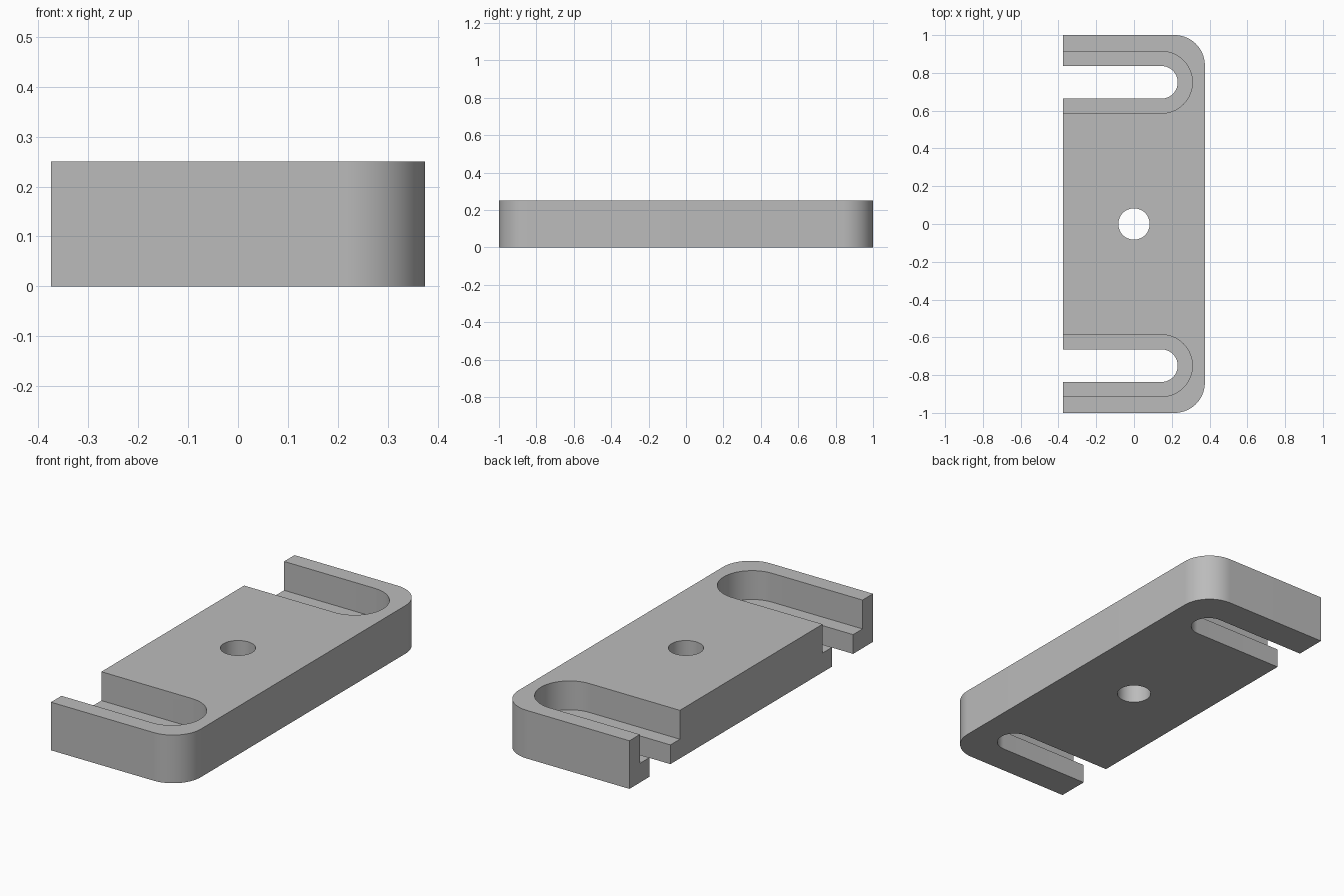
import bpy, bmesh
from math import sin, cos, pi

default = bpy.data.objects.get("Cube")
if default:
    bpy.data.objects.remove(default, do_unlink=True)

HALF_W, HALF_L, HEIGHT = 0.375, 1.0, 0.25
CORNER_R = 0.16
SLOT_X, SLOT_Y = 0.145, 0.75
SLOT_R, RECESS_R, LEDGE_Z = 0.0865, 0.164, 0.1
HOLE_R = 0.083

grey = bpy.data.materials.new("plain grey")
grey.use_nodes = True
colour = (0.5, 0.5, 0.5, 1)
grey.diffuse_color = colour
grey.node_tree.nodes["Principled BSDF"].inputs["Base Color"].default_value = colour


def arc(cx, cy, r, start, end, steps):
    angles = [start + (end - start) * i / steps for i in range(steps + 1)]
    return [(cx + r * cos(a), cy + r * sin(a)) for a in angles]


def prism(name, outline, z0, z1):
    """Extrude a counter-clockwise outline between two heights."""
    bm = bmesh.new()
    face = bm.faces.new([bm.verts.new((x, y, z0)) for x, y in outline])
    top = bmesh.ops.extrude_face_region(bm, geom=[face])["geom"]
    verts = [v for v in top if isinstance(v, bmesh.types.BMVert)]
    bmesh.ops.translate(bm, verts=verts, vec=(0, 0, z1 - z0))
    bmesh.ops.recalc_face_normals(bm, faces=bm.faces)
    mesh = bpy.data.meshes.new(name)
    bm.to_mesh(mesh)
    bm.free()
    mesh.materials.append(grey)
    obj = bpy.data.objects.new(name, mesh)
    bpy.context.collection.objects.link(obj)
    return obj


def slot_outline(y, r):
    """Round-ended slot, open past the left edge of the plate."""
    return [(-0.6, y - r)] + arc(SLOT_X, y, r, -pi / 2, pi / 2, 32) + [(-0.6, y + r)]


# Plate with two rounded corners
cx, cy = HALF_W - CORNER_R, HALF_L - CORNER_R
outline = [(-HALF_W, HALF_L), (-HALF_W, -HALF_L)]
outline += arc(cx, -cy, CORNER_R, -pi / 2, 0, 20)
outline += arc(cx, cy, CORNER_R, 0, pi / 2, 20)
plate = prism("mounting_plate", outline, 0, HEIGHT)

# Centre hole, through slots and wider recesses
cutters = [prism("hole_cutter", arc(0, 0, HOLE_R, 0, 2 * pi, 48)[:-1], -0.1, 0.4)]
for side, y in (("front", -SLOT_Y), ("back", SLOT_Y)):
    cutters.append(prism(side + "_slot_cutter", slot_outline(y, SLOT_R), -0.1, 0.4))
    cutters.append(prism(side + "_recess_cutter", slot_outline(y, RECESS_R), LEDGE_Z, 0.4))

bpy.context.view_layer.objects.active = plate
plate.select_set(True)
for cutter in cutters:
    cutter.hide_render = True
    mod = plate.modifiers.new(cutter.name, 'BOOLEAN')
    mod.operation, mod.solver, mod.object = 'DIFFERENCE', 'EXACT', cutter
    bpy.ops.object.modifier_apply(modifier=mod.name)
    bpy.data.objects.remove(cutter, do_unlink=True)

# Smooth curved walls, keep edges crisp
bpy.ops.object.shade_smooth_by_angle(angle=pi / 6)
